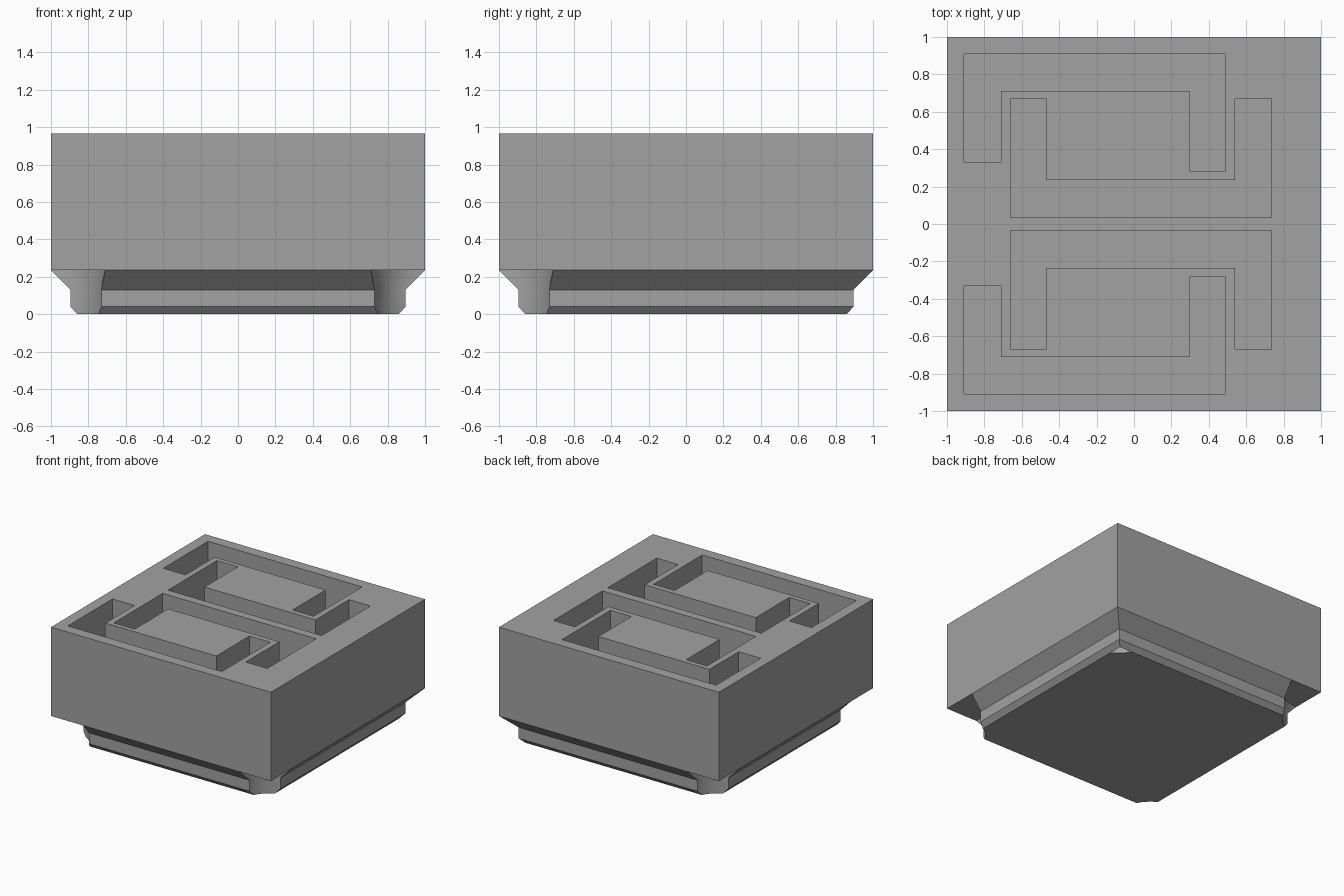
import bpy, bmesh, math

if "Cube" in bpy.data.objects:
    bpy.data.objects.remove(bpy.data.objects["Cube"])

TOP, STEP = 0.965, 0.235          # body top and underside heights
GROOVE_DEPTH = 0.3
NOTCH_R = 0.29                    # radius of the corner scoops
PROFILE = [(STEP, 1.0), (0.13, 0.895), (0.04, 0.895), (0.0, 0.86)]  # foot: height, half width

grey = bpy.data.materials.new("mid_grey")
grey.diffuse_color = (0.36, 0.36, 0.36, 1)
grey.use_nodes = True
grey.node_tree.nodes["Principled BSDF"].inputs["Base Color"].default_value = grey.diffuse_color


def make_object(name, bm, fix_normals=True):
    if fix_normals:
        bmesh.ops.recalc_face_normals(bm, faces=bm.faces[:])
    mesh = bpy.data.meshes.new(name)
    bm.to_mesh(mesh)
    bm.free()
    mesh.materials.append(grey)
    obj = bpy.data.objects.new(name, mesh)
    bpy.context.collection.objects.link(obj)
    return obj


def activate(obj):
    bpy.ops.object.select_all(action='DESELECT')
    obj.select_set(True)
    bpy.context.view_layer.objects.active = obj


def add_prism(bm, outline, z0, z1):
    low = [bm.verts.new((x, y, z0)) for x, y in outline]
    high = [bm.verts.new((x, y, z1)) for x, y in outline]
    bm.faces.new(low[::-1])
    bm.faces.new(high)
    n = len(outline)
    for i in range(n):
        j = (i + 1) % n
        bm.faces.new((low[i], low[j], high[j], high[i]))


# Square upper block
bm = bmesh.new()
add_prism(bm, [(-1, -1), (1, -1), (1, 1), (-1, 1)], STEP, TOP)
body = make_object("body", bm)

# Interlocking hook grooves, mirrored front to back
outer_hook = [(-.91, .91), (.49, .91), (.49, .28), (.30, .28),
              (.30, .71), (-.71, .71), (-.71, .33), (-.91, .33)]
inner_hook = [(-.66, .67), (-.47, .67), (-.47, .235), (.54, .235),
              (.54, .67), (.735, .67), (.735, .035), (-.66, .035)]
bm = bmesh.new()
for hook in (outer_hook, inner_hook):
    for side in (1, -1):
        add_prism(bm, [(x, y * side) for x, y in hook], TOP - GROOVE_DEPTH, TOP + 0.1)
cutter = make_object("groove_cutter", bm)
cutter.hide_render = True
activate(body)
cut = body.modifiers.new("grooves", 'BOOLEAN')
cut.operation = 'DIFFERENCE'
cut.solver = 'EXACT'
cut.object = cutter
bpy.ops.object.modifier_apply(modifier=cut.name)
bpy.data.objects.remove(cutter)


# Foot: stepped profile with a round scoop in each corner
def foot_ring(half, steps=12):
    start = math.asin((1 - half) / NOTCH_R)
    points = []
    for quarter in range(4):
        turn = quarter * math.pi / 2
        for i in range(steps + 1):
            a = start + (math.pi / 2 - 2 * start) * i / steps
            # arc around the (1, 1) corner, then turned to its own corner
            x, y = 1 - NOTCH_R * math.sin(a), 1 - NOTCH_R * math.cos(a)
            x, y = y, x
            x, y = y, x
            points.append((x, y, turn))
    # each arc must run counter-clockwise, from the +x side to the +y side
    ordered = []
    for q in range(4):
        arc = points[q * (steps + 1):(q + 1) * (steps + 1)]
        arc.sort(key=lambda p: p[1])
        ordered += [(x * math.cos(t) - y * math.sin(t), x * math.sin(t) + y * math.cos(t))
                    for x, y, t in arc]
    return ordered


bm = bmesh.new()
rings = [[bm.verts.new((x, y, z)) for x, y in foot_ring(half)] for z, half in PROFILE]
count = len(rings[0])
for upper, lower in zip(rings, rings[1:]):
    for i in range(count):
        j = (i + 1) % count
        bm.faces.new((lower[i], lower[j], upper[j], upper[i]))
bm.faces.new(rings[-1][::-1])
foot = make_object("foot", bm, fix_normals=False)
activate(foot)
bpy.ops.object.shade_smooth_by_angle(angle=math.radians(30))

# Thin skirt closing the sides of the back right corner
bm = bmesh.new()
rows = []
for z, half in PROFILE:
    reach = 1 - math.sqrt(NOTCH_R ** 2 - (1 - half) ** 2)
    rows.append([bm.verts.new(p) for p in ((half, reach, z), (half, half, z), (reach, half, z))])
for upper, lower in zip(rows, rows[1:]):
    for i in range(2):
        bm.faces.new((lower[i], lower[i + 1], upper[i + 1], upper[i]))
make_object("corner_skirt", bm, fix_normals=False)
